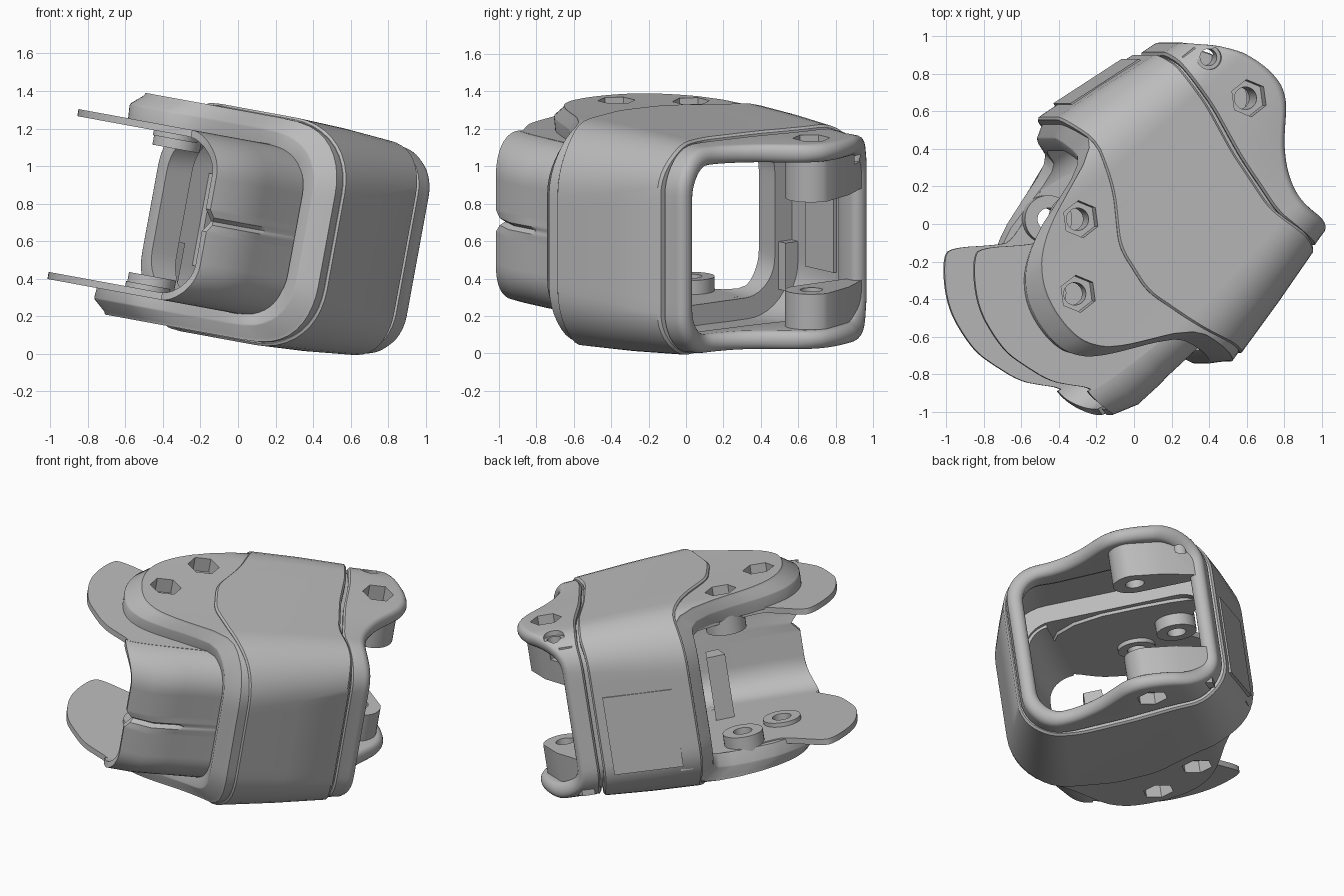
import bpy, bmesh, math
from mathutils import Vector, Matrix

if bpy.data.objects.get("Cube"):
    bpy.data.objects.remove(bpy.data.objects["Cube"])

grey = bpy.data.materials.new("plain grey")
grey.use_nodes = True
colour = (0.5, 0.5, 0.5, 1)
grey.diffuse_color = colour
grey.node_tree.nodes["Principled BSDF"].inputs["Base Color"].default_value = colour

# Local frame: u along the sleeve, v across it, n upward; tipped towards +x
TIP = Matrix.Rotation(math.radians(10.4), 3, 'Y')
A = TIP @ Vector((.79, .613, 0))
W = TIP @ Vector((.613, -.79, 0))
N = TIP @ Vector((0, 0, 1))
CENTRE = Vector((0, 0, .68))


def place(u, v, n):
    return A * u + W * v + N * n + CENTRE


def smooth(obj, angle=35):
    bpy.ops.object.select_all(action='DESELECT')
    obj.select_set(True)
    bpy.context.view_layer.objects.active = obj
    bpy.ops.object.shade_smooth_by_angle(angle=math.radians(angle))


def finish(name, bm):
    bmesh.ops.recalc_face_normals(bm, faces=bm.faces)
    mesh = bpy.data.meshes.new(name)
    bm.to_mesh(mesh)
    bm.free()
    mesh.materials.append(grey)
    obj = bpy.data.objects.new(name, mesh)
    bpy.context.collection.objects.link(obj)
    smooth(obj)
    return obj


def curve(table):
    """Softened piecewise-linear function of v."""
    def linear(v):
        if v <= table[0][0]:
            return table[0][1]
        for (a, p), (b, q) in zip(table, table[1:]):
            if v <= b:
                return p + (q - p) * (v - a) / (b - a)
        return table[-1][1]
    return lambda v: sum(linear(v + k * 0.015) for k in range(-4, 5)) / 9


def section(u, d):
    """Rounded-rectangle outline of the sleeve at u, inset by d."""
    u = max(-.1, min(.72, u))
    half, mid = .8 - .2 * u - d, .065 - .108 * u
    high, low = .62 - .045 * u - d, .6 - .06 * u - d
    r = max(.06, .35 - .15 * u - .8 * d)
    pts = []
    corners = ((1, 1), (-1, 1), (-1, -1), (1, -1))
    for k, (sv, sn) in enumerate(corners):
        h = high if sn > 0 else low
        for j in range(11):
            t = math.pi / 2 * (k + j / 10)
            pts.append((sv * (half - r) + r * math.cos(t), sn * (h - r) + r * math.sin(t)))
        ev, en = corners[(k + 1) % 4]
        h2 = high if en > 0 else low
        sides = 10 if k % 2 else 44
        end = (ev * half, en * (h2 - r)) if k % 2 else (ev * (half - r), en * h2)
        start = pts[-1]
        pts += [(start[0] + (end[0] - start[0]) * i / sides,
                 start[1] + (end[1] - start[1]) * i / sides) for i in range(1, sides)]
    return [(mid + v, n) for v, n in pts]


def bridge(bm, rows, closed):
    count = len(rows[0])
    for a, b in zip(rows, rows[1:] + rows[:1]):
        for i in range(count if closed else count - 1):
            j = (i + 1) % count
            bm.faces.new((a[i], a[j], b[j], b[i]))


def band(name, start, end, profile, ref):
    """Closed thick band; profile rows are (fraction, shift, inset)."""
    bm = bmesh.new()
    guide = [p[0] for p in section(ref, 0)]
    rows = []
    for f, du, d in profile:
        row = []
        for i, v in enumerate(guide):
            u = start(v) * (1 - f) + end(v) * f + du
            pv, pn = section(u, d)[i]
            row.append(bm.verts.new(place(u, pv, pn)))
        rows.append(row)
    bridge(bm, rows, True)
    return finish(name, bm)


def prism(name, solids):
    """Extruded (u, v) outlines, each given as (outline, n0, n1)."""
    bm = bmesh.new()
    for outline, n0, n1 in solids:
        low, high = ([bm.verts.new(place(u, v, n)) for u, v in outline] for n in (n0, n1))
        bm.faces.new(low)
        bm.faces.new(high)
        for i in range(len(low)):
            j = (i + 1) % len(low)
            bm.faces.new((low[i], low[j], high[j], high[i]))
    return finish(name, bm)


def rounded(pts):
    """One corner-cutting pass over a closed outline."""
    pairs = [(Vector(a), Vector(b)) for a, b in zip(pts, pts[1:] + pts[:1])]
    return [tuple(a.lerp(b, f)) for a, b in pairs for f in (.25, .75)]


def ring(centre, r, count=32):
    return [(centre[0] + r * math.cos(math.tau * i / count),
             centre[1] + r * math.sin(math.tau * i / count)) for i in range(count)]


def box(u0, u1, v0, v1):
    return [(u0, v0), (u1, v0), (u1, v1), (u0, v1)]


def both(outline, n0, n1):
    return [(outline, n0, n1), (outline, -n1, -n0)]


# Main sleeve
sleeve_front = curve([(-.75, -.04), (-.54, .02), (-.3, -.07), (-.05, -.23), (.22, -.255), (.51, -.155), (.74, -.03), (.87, 0)])
sleeve_back = curve([(-.7, .6), (-.65, .63), (-.3, .62), (0, .575), (.36, .553), (.67, .63)])
band("sleeve", sleeve_front, sleeve_back,
     [(0, 0, .012), (0, .012, 0), (.5, 0, -.004), (1, -.012, 0), (1, 0, .012), (1, 0, .06), (.5, 0, .06), (0, 0, .06)], .2)

# Front flange with top and bottom tabs and a chamfered rim
flange_edge = curve([(-.75, -.1), (-.55, -.08), (-.47, -.25), (-.38, -.49), (-.26, -.68), (-.12, -.775), (.02, -.81), (.18, -.81),
                     (.3, -.77), (.41, -.65), (.51, -.4), (.59, -.26), (.74, -.2), (.86, -.17)])
flange = band("front_flange", lambda v: .06, flange_edge,
              [(0, 0, .015), (1, .1, .015), (1, .09, .03), (1, .005, .085), (1, 0, .095), (1, 0, .175), (0, 0, .175)], -.1)

# Rear cuff with rounded lip
cuff_edge = curve([(-.7, .73), (-.6, .84), (-.49, .92), (-.35, .985), (-.21, 1.015), (-.1, 1), (-.02, .945), (.07, .86), (.17, .79),
                   (.29, .735), (.41, .715), (.54, .735), (.66, .77)])
lip = [(1, -.045 + .045 * math.sin(t), .065 - .05 * math.cos(t))
       for t in [math.pi * k / 10 for k in range(11)]]
cuff = band("rear_cuff", lambda v: sleeve_back(v) + .015, cuff_edge,
            [(0, 0, .03), (0, .012, .015)] + lip + [(0, 0, .115), (0, -.05, .1), (0, -.05, .05), (0, 0, .05)], .65)

# Inner guard: flat round fins above and below
fin = [(.02, -.5), (-.145, -.44), (-.3, -.37), (-.52, -.285), (-.59, -.316), (-.8, -.46), (-.86, -.44), (-.95, -.32), (-1.01, -.19),
       (-1.03, -.05), (-1.03, .07), (-1, .17), (-.94, .33), (-.86, .42), (-.8, .48), (-.78, .53), (.02, .53)]
fins = prism("guard_fins", both(rounded(rounded(fin)), .422, .46))

# Inner guard: curved side wall, swollen near its notched and grooved tip
arc = [math.pi / 2 * k / 12 for k in range(13)]
path = [(.5 + .22 * math.sin(t), .24 + .22 * math.cos(t)) for t in arc]
path += [(.72, .24 - .48 * k / 48) for k in range(1, 48)]
path += [(v, -n) for v, n in reversed(path[:13])]
wall = bmesh.new()
wall_rows = []
for f, bulge, d in ((0, -.03, 0), (.56, .005, 0), (.6, .012, 0), (.82, .025, 0), (1, -.015, 0),
                    (1, -.015, .04), (.75, .01, .04), (0, -.03, .04)):
    row = []
    for v, n in path:
        side = (v - .5) / .22
        tip = -.81 + .06 * side * side + .05 * max(0, 1 - abs(n) / .06)
        groove = .025 * max(0, 1 - abs(n) / .02) if f > .58 and d == 0 else 0
        centre_n = max(-.24, min(.24, n))
        k = 1 - (d + groove) / .22
        row.append(wall.verts.new(place(.03 + (tip - .03) * f, .5 + (v - .5) * k + bulge * side,
                                        centre_n + (n - centre_n) * k)))
    wall_rows.append(row)
bridge(wall, wall_rows, False)
finish("guard_wall", wall)

# Screw bosses
front_a, front_b, rear, small = (-.3, -.265), (-.555, .04), (.82, -.212), (.785, -.515)
bosses = prism("front_bosses", both(ring(front_a, .128), .345, .47) + both(ring(front_b, .12), .395, .47))
nose = [(rear[0] + .14 * math.cos(t), rear[1] + .14 * math.sin(t))
        for t in [math.pi * k / 16 for k in range(17)]]
rear_bosses = prism("rear_bosses", both(nose + [(.68, -.6), (.76, -.6), (.88, -.42)], .25, .5))

# Drill the screw holes and hexagonal nut sockets
holes = prism("hole_cutter", [(ring(c, .06), -1, 1) for c in (front_a, front_b, rear)] + [(ring(small, .045), .4, 1)])
sockets = prism("socket_cutter", [s for c, floor in ((front_a, .51), (front_b, .51), (rear, .47))
                                  for s in both(ring(c, .1, 6), floor, 1)] + [(ring(small, .065), .54, 1)])
for obj in (flange, cuff, fins, bosses, rear_bosses):
    bpy.context.view_layer.objects.active = obj
    # Apply earlier shading modifiers first, then each cut
    for cutter in (holes, sockets):
        mod = obj.modifiers.new("cut", 'BOOLEAN')
        mod.operation, mod.solver, mod.object = 'DIFFERENCE', 'EXACT', cutter
    for name in [m.name for m in obj.modifiers]:
        bpy.ops.object.modifier_apply(modifier=name)
    smooth(obj)
for cutter in (holes, sockets):
    bpy.data.objects.remove(cutter)

# Inner post, clip tabs and outer side panel
prism("inner_post", [([(-.26, .26), (-.14, .24), (-.14, .36), (-.22, .38)], -.45, 0)])
prism("clip_tab", [(box(.04, .12, -.7, -.58), -.4, -.14), (box(.25, .5, -.68, -.61), -.25, .25)])
prism("side_panel", [([(u, -.735 + .092 * u + e) for u, e in ((.1, -.01), (.54, -.01), (.54, .02), (.1, .02))], -.36, .16)])
